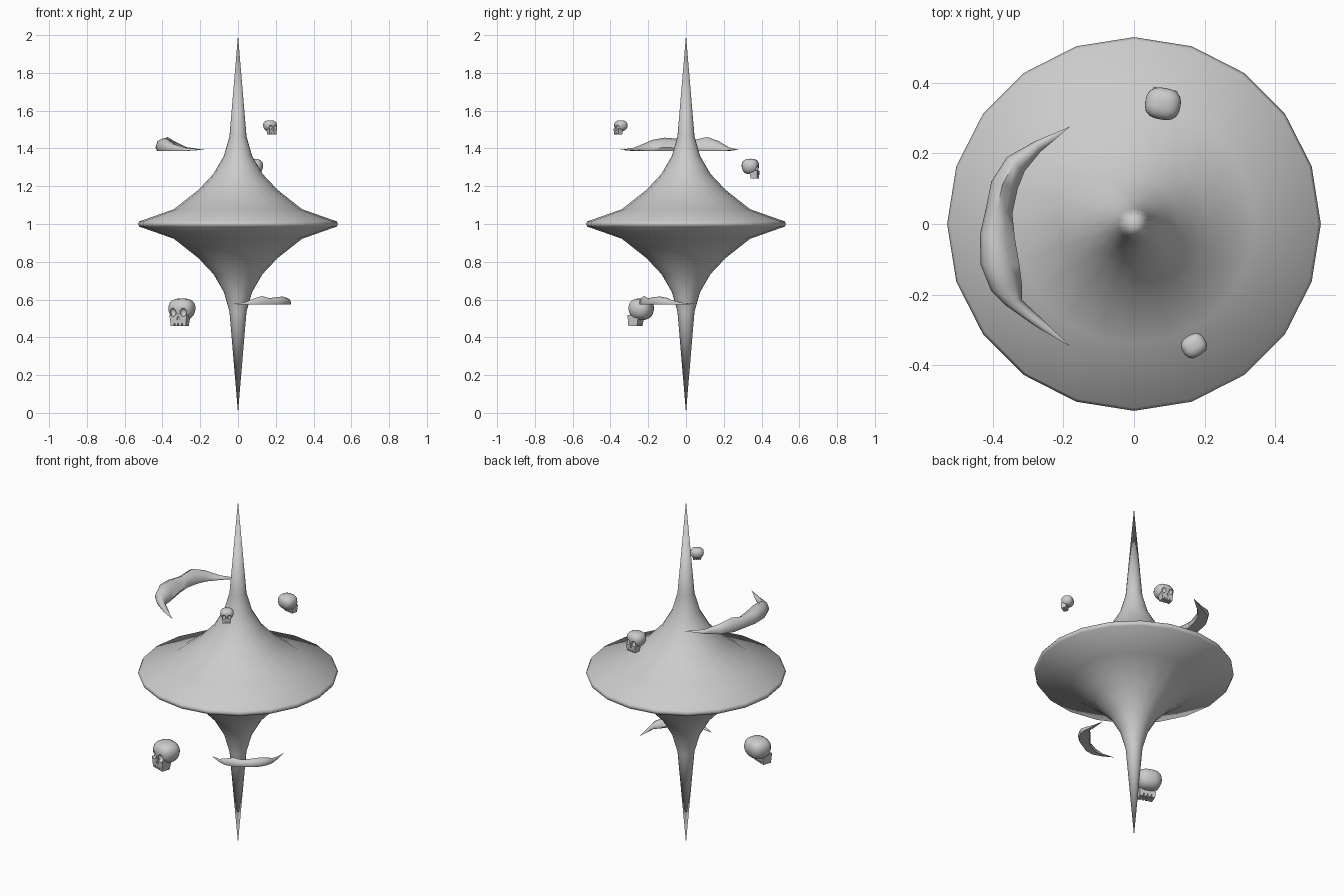
import bpy, bmesh, math
from mathutils import Matrix, Vector

if "Cube" in bpy.data.objects:
    bpy.data.objects.remove(bpy.data.objects["Cube"])


def add_object(name, bm, angle=40):
    bmesh.ops.recalc_face_normals(bm, faces=bm.faces[:])
    mesh = bpy.data.meshes.new(name)
    bm.to_mesh(mesh)
    bm.free()
    ob = bpy.data.objects.new(name, mesh)
    bpy.context.collection.objects.link(ob)
    smooth(ob, angle)
    return ob


def smooth(ob, angle):
    bpy.ops.object.select_all(action='DESELECT')
    ob.select_set(True)
    bpy.context.view_layer.objects.active = ob
    bpy.ops.object.shade_smooth_by_angle(angle=math.radians(angle))


# Spindle: 20-sided lathe, the half profile is mirrored about z = 1
half = [(0, 1), (.045, .465), (.075, .36), (.13, .265), (.21, .18), (.34, .078), (.522, .014)]
profile = half + [(.53, 0)] + [(r, -h) for r, h in reversed(half)]
SIDES = 20
bm = bmesh.new()
rings = []
for r, h in profile:
    n = SIDES if r else 1
    rings.append([bm.verts.new((r * math.cos(2 * math.pi * i / SIDES),
                                r * math.sin(2 * math.pi * i / SIDES), 1 + h)) for i in range(n)])


def skin(bm, rings):
    for a, b in zip(rings, rings[1:]):
        n = max(len(a), len(b))
        for i in range(n):
            j = (i + 1) % n
            loop = [a[i % len(a)], a[j % len(a)], b[j % len(b)], b[i % len(b)]]
            bm.faces.new(list(dict.fromkeys(loop)))


skin(bm, rings)
add_object("spindle", bm, 60)

# Crescent clouds: outer xy, inner xy and height along the arc
STATIONS = [
    (-.18, .277, -.18, .277, .006),
    (-.28, .235, -.265, .205, .02),
    (-.36, .19, -.31, .15, .052),
    (-.405, .12, -.33, .10, .074),
    (-.42, .045, -.345, .03, .056),
    (-.437, -.03, -.338, -.04, .064),
    (-.435, -.115, -.325, -.115, .07),
    (-.405, -.19, -.318, -.17, .058),
    (-.365, -.23, -.318, -.215, .038),
    (-.28, -.29, -.265, -.265, .016),
    (-.18, -.348, -.18, -.348, .006),
]
# Flat-bottomed puffy section: fraction across, fraction of height
SECTION = [(.08, 0), (0, .3), (.1, .78), (.42, 1), (.75, .75), (1, .25), (.92, 0)]


def cloud(name, centre, scale, angle, z):
    bm = bmesh.new()
    rot = Matrix.Rotation(math.radians(angle), 2)
    rings = []
    for k, (ox, oy, ix, iy, h) in enumerate(STATIONS):
        outer, inner = Vector((ox, oy)), Vector((ix, iy))
        section = SECTION if 0 < k < len(STATIONS) - 1 else [(0, 1)]
        ring = []
        for t, u in section:
            p = rot @ (outer.lerp(inner, t) - Vector((-.18, -.035))) * scale + Vector(centre)
            ring.append(bm.verts.new((p.x, p.y, z + h * u * scale)))
        rings.append(ring)
    skin(bm, rings)
    add_object(name, bm, 60)


cloud("upper_cloud", (-.18, -.035), 1, 0, 1.387)
cloud("lower_cloud", (.115, -.073), .617, 131.3, .573)


# Skulls, modelled one unit high and facing -y
def ellipsoid(bm, loc, size, seg=16):
    m = Matrix.Translation(loc) @ Matrix.Diagonal((*size, 1))
    return bmesh.ops.create_uvsphere(bm, u_segments=seg, v_segments=seg // 2 + 2,
                                     radius=1, matrix=m)["verts"]


def box(bm, loc, size):
    m = Matrix.Translation(loc) @ Matrix.Diagonal((*size, 1))
    return bmesh.ops.create_cube(bm, size=1, matrix=m)["verts"]


def boolean(ob, bm, operation):
    tool = add_object("skull_cutter", bm)
    tool.hide_render = True
    mod = ob.modifiers.new("bool", 'BOOLEAN')
    mod.operation = operation
    mod.solver = 'EXACT'
    mod.object = tool
    bpy.context.view_layer.objects.active = ob
    bpy.ops.object.modifier_apply(modifier=mod.name)
    bpy.data.objects.remove(tool)


# Cranium: sphere pushed towards a rounded box
bm = bmesh.new()
for v in ellipsoid(bm, (0, 0, 0), (1, 1, 1), 20):
    p = v.co.copy()
    f = sum(abs(c) ** 2.7 for c in p) ** (-1 / 2.7)
    p *= f
    taper = 1 + .12 * min(p.z, 0)
    v.co = (p.x * .48 * taper, p.y * .43 * taper, .11 + p.z * .39)
skull = add_object("skull", bm)

# Tapered jaw
bm = bmesh.new()
for v in box(bm, (0, -.2, -.3), (.66, .42, .4)):
    if v.co.z < -.3:
        v.co.x *= .86
        v.co.y = -.39 if v.co.y < -.2 else -.06
boolean(skull, bm, 'UNION')

# Eye sockets, nose and gaps between the teeth
bm = bmesh.new()
for s in (-1, 1):
    ellipsoid(bm, (s * .2, -.42, .0), (.12, .14, .15))
for v in box(bm, (0, -.42, -.22), (.12, .14, .13)):
    if v.co.z > -.22:
        v.co.x *= .3
for x in (-.14, 0, .14):
    box(bm, (x, -.25, -.48), (.035, .5, .16))
boolean(skull, bm, 'DIFFERENCE')
smooth(skull, 40)

# Placement: name, location, height, facing direction in degrees
for name, loc, size, facing in [
    ("lower_skull", (-.297, -.237, .5325), .147, -110),
    ("upper_front_skull", (.17, -.345, 1.512), .074, -58),
    ("upper_back_skull", (.082, .341, 1.293), .105, 80),
]:
    ob = bpy.data.objects.new(name, skull.data.copy())
    bpy.context.collection.objects.link(ob)
    ob.location = loc
    ob.scale = (size,) * 3
    ob.rotation_euler.z = math.radians(facing + 90)
bpy.data.objects.remove(skull)
